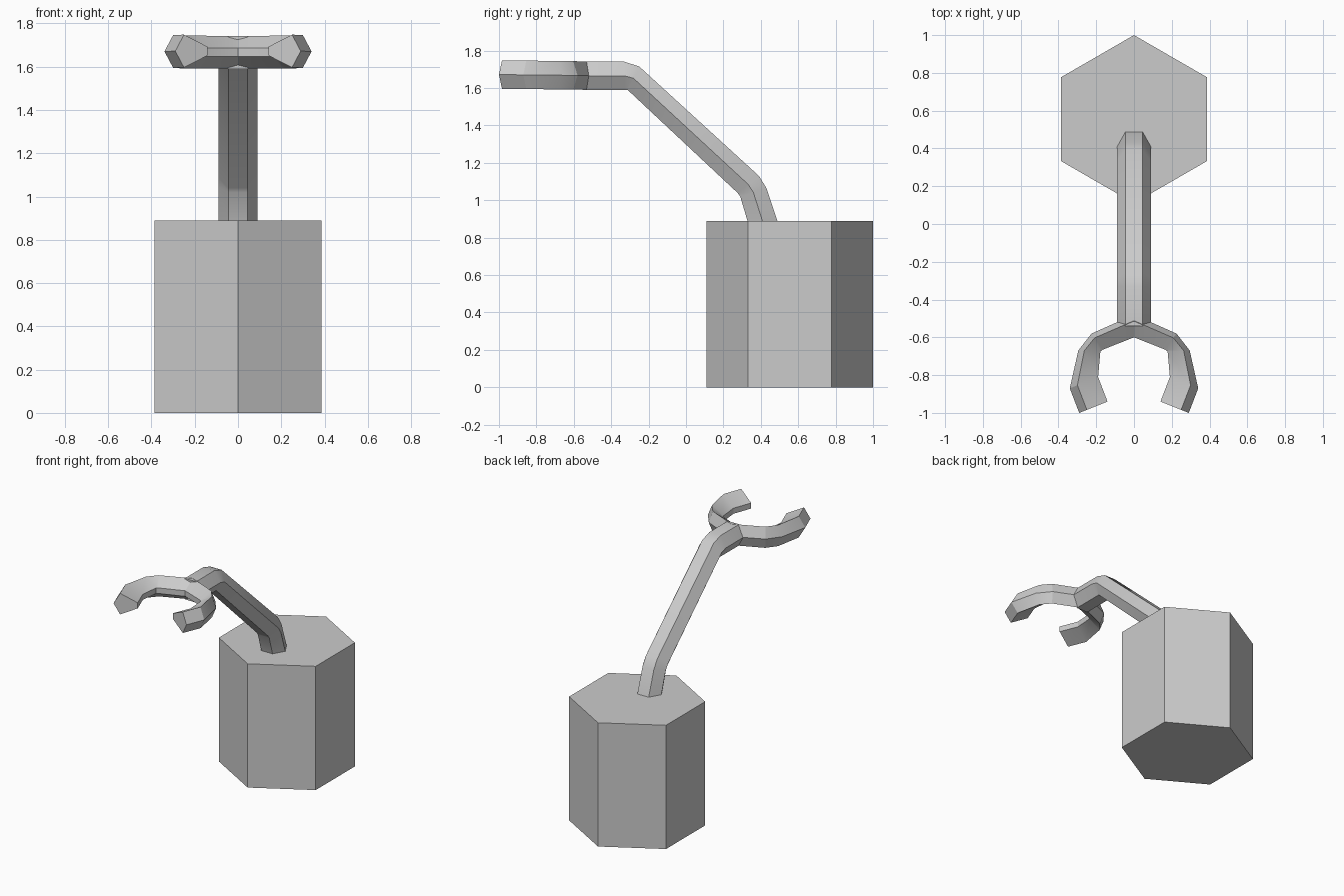
import bpy, bmesh, math
from mathutils import Vector

if "Cube" in bpy.data.objects:
    bpy.data.objects.remove(bpy.data.objects["Cube"])


def loft(name, rings):
    """Skin a list of equal-sized point rings and cap both ends."""
    bm = bmesh.new()
    loops = [[bm.verts.new(p) for p in ring] for ring in rings]
    n = len(loops[0])
    for a, b in zip(loops, loops[1:]):
        for i in range(n):
            j = (i + 1) % n
            bm.faces.new((a[i], a[j], b[j], b[i]))
    bm.faces.new(loops[0])
    bm.faces.new(loops[-1])
    bmesh.ops.recalc_face_normals(bm, faces=bm.faces)
    mesh = bpy.data.meshes.new(name)
    bm.to_mesh(mesh)
    bm.free()
    obj = bpy.data.objects.new(name, mesh)
    bpy.context.collection.objects.link(obj)
    bpy.context.view_layer.objects.active = obj
    obj.select_set(True)
    bpy.ops.object.shade_smooth_by_angle(angle=math.radians(25))
    obj.select_set(False)
    return obj


# Hexagonal base block
def hexagon(z):
    return [(0.445 * math.sin(i * math.pi / 3),
             0.555 + 0.445 * math.cos(i * math.pi / 3), z) for i in range(6)]


loft("base", [hexagon(0), hexagon(0.89)])


# Bent hexagonal arm: each ring spans an upper and a lower (y, z) point
def arm_ring(upper, lower):
    (y1, z1), (y0, z0) = upper, lower
    ym, zm = (y0 + y1) / 2, (z0 + z1) / 2
    return [(-0.045, y1, z1), (0.045, y1, z1), (0.09, ym, zm),
            (0.045, y0, z0), (-0.045, y0, z0), (-0.09, ym, zm)]


loft("arm", [arm_ring(*s) for s in (
    ((0.49, 0.885), (0.33, 0.885)),
    ((0.43, 1.065), (0.29, 1.02)),
    ((0.39, 1.13), (0.275, 1.04)),
    ((-0.25, 1.715), (-0.312, 1.59)),
    ((-0.33, 1.741), (-0.33, 1.59)),
    ((-0.54, 1.741), (-0.54, 1.59)))])


# C-shaped claw: each section spans an outer and an inner (x, y) point
def claw_ring(outer, inner):
    o, i = Vector((*outer, 0)), Vector((*inner, 0))
    crest = o.lerp(i, 0.27)
    zm = 1.661 - 0.011 * outer[1]

    def at(p, dz):
        return (p.x, p.y, zm + dz)
    return [at(o, 0), at(crest, 0.076), at(i, 0.02),
            at(i, -0.02), at(crest, -0.076)]


half = [((0.29, -1.0), (0.14, -0.94)),
        ((0.34, -0.87), (0.19, -0.81)),
        ((0.295, -0.67), (0.178, -0.675)),
        ((0.225, -0.58), (0.165, -0.665))]
other = [((-o[0], o[1]), (-i[0], i[1])) for o, i in reversed(half)]
middle = [((0, -0.48), (0, -0.6))]
loft("claw", [claw_ring(*s) for s in half + middle + other])
